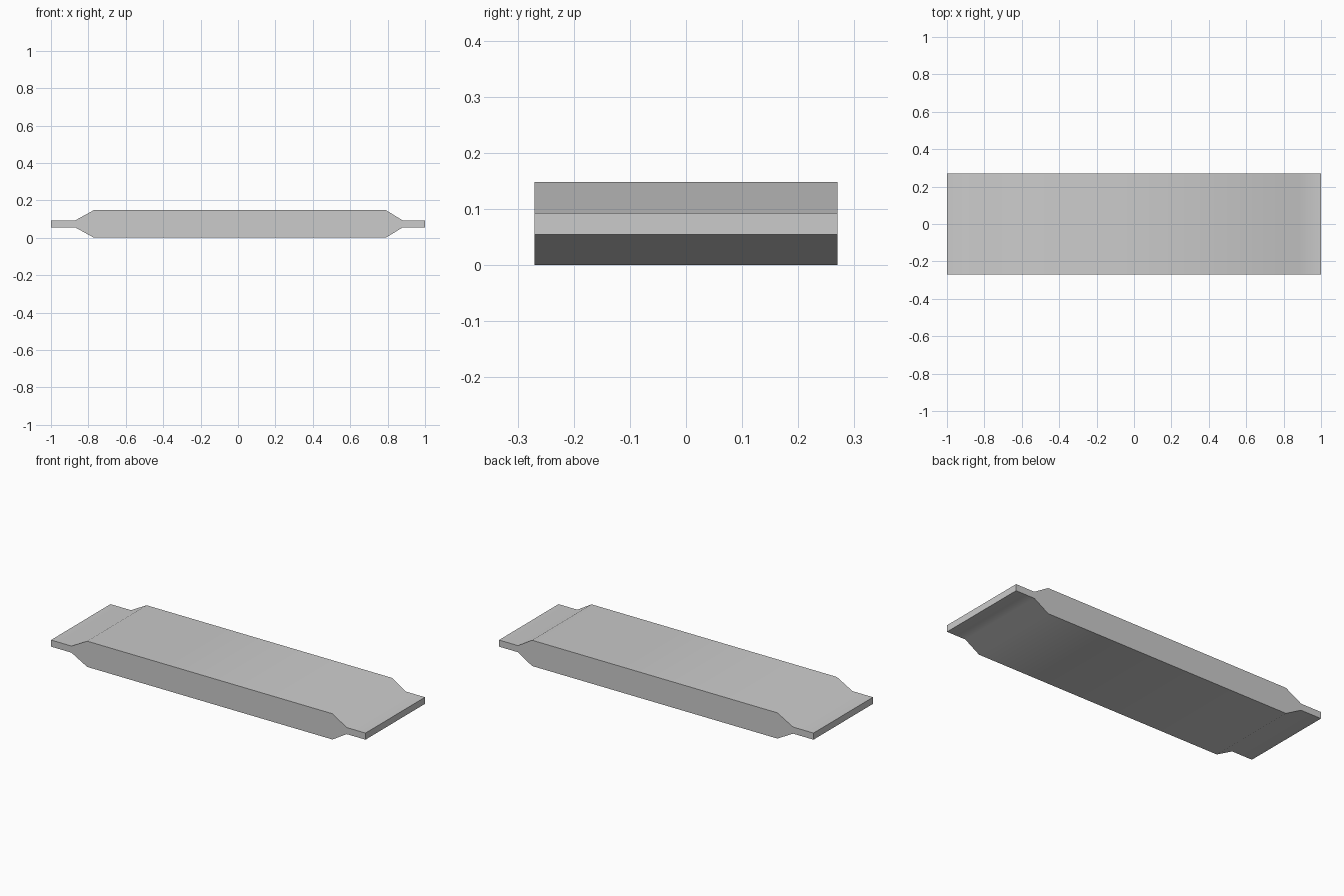
import bpy, bmesh, math

cube = bpy.data.objects.get("Cube")
if cube:
    bpy.data.objects.remove(cube, do_unlink=True)

# Single grey material
grey = bpy.data.materials.new("light grey")
grey.use_nodes = True
colour = (0.6, 0.6, 0.6, 1)
grey.diffuse_color = colour
grey.node_tree.nodes["Principled BSDF"].inputs["Base Color"].default_value = colour

HEIGHT, HALF_DEPTH = 0.148, 0.27
# Upper side profile (x, z); the lower side mirrors it about mid height
upper = [(-1, 0.093), (-0.87, 0.093), (-0.77, HEIGHT),
         (0.79, HEIGHT), (0.88, 0.093), (1, 0.093)]
outline = upper + [(x, HEIGHT - z) for x, z in reversed(upper)]

# Extrude the profile across the depth
bm = bmesh.new()
side = bm.faces.new([bm.verts.new((x, -HALF_DEPTH, z)) for x, z in outline])
extruded = bmesh.ops.extrude_face_region(bm, geom=[side], use_keep_orig=True)
new_verts = [g for g in extruded["geom"] if isinstance(g, bmesh.types.BMVert)]
bmesh.ops.translate(bm, verts=new_verts, vec=(0, 2 * HALF_DEPTH, 0))
bmesh.ops.recalc_face_normals(bm, faces=bm.faces)

mesh = bpy.data.meshes.new("slab")
bm.to_mesh(mesh)
bm.free()
mesh.materials.append(grey)
slab = bpy.data.objects.new("slab", mesh)
bpy.context.collection.objects.link(slab)

# Smooth over the shallow slopes, keep the outer edges sharp
bpy.context.view_layer.objects.active = slab
slab.select_set(True)
bpy.ops.object.shade_smooth_by_angle(angle=math.radians(40))
